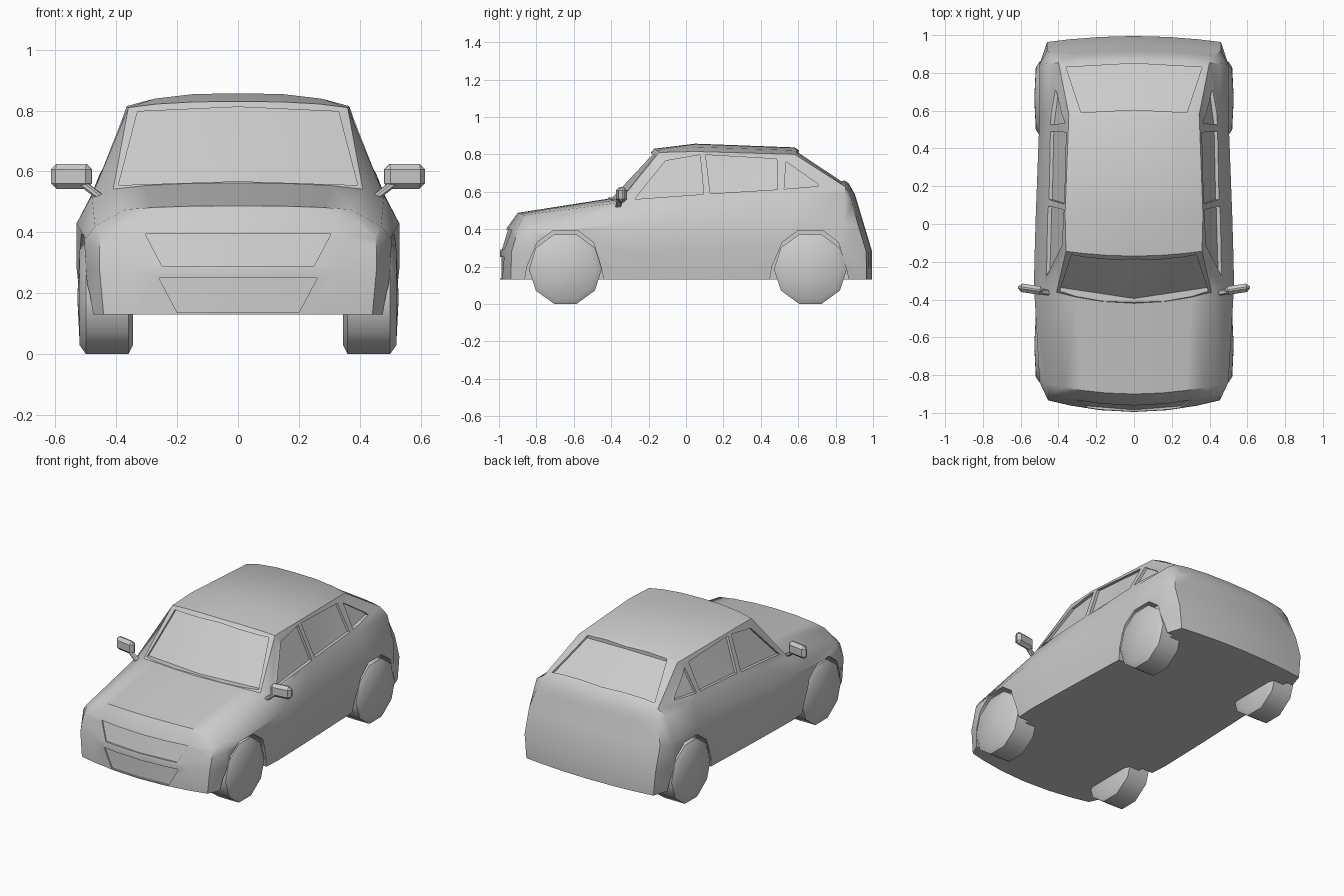
import bpy, bmesh, math
from mathutils import Vector
from mathutils.bvhtree import BVHTree

if "Cube" in bpy.data.objects:
    bpy.data.objects.remove(bpy.data.objects["Cube"])

GREY = (0.6, 0.6, 0.6, 1)
paint = bpy.data.materials.new("plain grey")
paint.use_nodes = True
paint.diffuse_color = GREY
paint.node_tree.nodes["Principled BSDF"].inputs["Base Color"].default_value = GREY


def make_object(name, bm):
    bmesh.ops.recalc_face_normals(bm, faces=bm.faces)
    mesh = bpy.data.meshes.new(name)
    bm.to_mesh(mesh)
    bm.free()
    obj = bpy.data.objects.new(name, mesh)
    bpy.context.collection.objects.link(obj)
    mesh.materials.append(paint)
    return obj


def smooth(obj, degrees):
    bpy.ops.object.select_all(action="DESELECT")
    obj.select_set(True)
    bpy.context.view_layer.objects.active = obj
    bpy.ops.object.shade_smooth_by_angle(angle=math.radians(degrees))


def add_grid(bm, rows):
    """Skin a grid of points with quads."""
    verts = [[bm.verts.new(p) for p in row] for row in rows]
    for a, b in zip(verts, verts[1:]):
        for i in range(len(a) - 1):
            bm.faces.new((a[i], a[i + 1], b[i + 1], b[i]))


# Body: half cross-sections along the length
# y, bow, lean, width, shoulder x, shoulder z, rail x, rail z, centre z
STATIONS = [
    (-0.995, 0.3, 0.3, 0.455, 0.45, 0.385, 0.43, 0.40, 0.41),
    (-0.90, 0.25, 0, 0.50, 0.47, 0.42, 0.37, 0.475, 0.487),
    (-0.42, 0.35, 0, 0.53, 0.48, 0.52, 0.41, 0.542, 0.562),
    (-0.17, 0.2, 0, 0.525, 0.475, 0.535, 0.36, 0.81, 0.83),
    (0.05, 0, 0, 0.52, 0.47, 0.55, 0.365, 0.815, 0.857),
    (0.58, 0, 0, 0.50, 0.455, 0.59, 0.345, 0.80, 0.837),
    (0.87, -0.1, 0, 0.50, 0.455, 0.59, 0.40, 0.625, 0.645),
    (0.995, -0.15, -0.3, 0.46, 0.43, 0.54, 0.39, 0.57, 0.585),
]
FLOOR = 0.13
COLUMNS = (1, 0.75, 0.4, 0)


def side_points(st):
    w, sx, sz, rx, rz = st[3:8]
    return [(w * 0.97, FLOOR), (w, 0.28), (w, min(0.43, sz - 0.04)), (sx, sz), (rx, rz)]


def place(st, x, z):
    return (x, st[0] + st[1] * x * x + st[2] * max(0, z - 0.28), z)


def across(st, x, z, crown):
    return [place(st, x * f, z + crown * (1 - f ** 3)) for f in COLUMNS]


def ring(st):
    side = side_points(st)
    floor = across(st, *side[0], 0)[::-1]
    roof = across(st, *side[-1], st[8] - st[7])
    return floor + [place(st, *p) for p in side[1:-1]] + roof


bm = bmesh.new()
add_grid(bm, [ring(st) for st in STATIONS])
for st in (STATIONS[0], STATIONS[-1]):
    side = side_points(st)
    add_grid(bm, [across(st, x, z, st[8] - st[7] if i == 4 else 0)
                  for i, (x, z) in enumerate(side)])
copy = bmesh.ops.duplicate(bm, geom=bm.verts[:] + bm.edges[:] + bm.faces[:])
for v in copy["geom"]:
    if isinstance(v, bmesh.types.BMVert):
        v.co.x = -v.co.x
bmesh.ops.remove_doubles(bm, verts=bm.verts, dist=0.0005)
bmesh.ops.recalc_face_normals(bm, faces=bm.faces)
surface = BVHTree.FromBMesh(bm)
body = make_object("body", bm)

# Recess cutters, dropped onto the body surface
cutters = bmesh.new()


def solid_between(bm, outer, inner):
    """Close two matching strips (top row, bottom row) into a solid."""
    n = len(outer[0])
    o, i = ([[bm.verts.new(p) for p in row] for row in strip] for strip in (outer, inner))
    for k in range(n - 1):
        for s in (o, i):
            bm.faces.new((s[0][k], s[0][k + 1], s[1][k + 1], s[1][k]))
        for r in (0, 1):
            bm.faces.new((o[r][k], o[r][k + 1], i[r][k + 1], i[r][k]))
    for k in (0, n - 1):
        bm.faces.new((o[0][k], o[1][k], i[1][k], i[0][k]))


def recess(top, bottom, to_origin, direction, depth):
    d = Vector(direction)
    outer, inner = [], []
    for row in (top, bottom):
        hits = [surface.ray_cast(Vector(to_origin(*p)) + Vector((1e-4, 0, 0)), d)[0] for p in row]
        outer.append([h - d * 0.06 for h in hits])
        inner.append([h + d * depth for h in hits])
    solid_between(cutters, outer, inner)


def symmetric(x, z, z_mid):
    return [(-x, z), (0, z_mid), (x, z)]


def from_front(x, z):
    return (x, -3, z)


# Windscreen, grille and lower intake
recess(symmetric(0.33, 0.797, 0.812), symmetric(0.393, 0.555, 0.568), from_front, (0, 1, 0), 0.02)
recess(symmetric(0.305, 0.395, 0.395), symmetric(0.25, 0.29, 0.29), from_front, (0, 1, 0), 0.008)
recess(symmetric(0.26, 0.25, 0.25), symmetric(0.2, 0.137, 0.137), from_front, (0, 1, 0), 0.008)
# Rear window
recess(symmetric(0.28, 0.59, 0.605), symmetric(0.36, 0.83, 0.85),
       lambda x, y: (x, y, 3), (0, 0, -1), 0.015)
# Side windows
SIDE_WINDOWS = [
    ([(-0.11, 0.765), (0.075, 0.797)], [(-0.275, 0.56), (0.095, 0.587)]),
    ([(0.105, 0.797), (0.485, 0.775)], [(0.13, 0.59), (0.49, 0.612)]),
    ([(0.535, 0.76), (0.70, 0.645)], [(0.525, 0.615), (0.71, 0.63)]),
]
for s in (1, -1):
    for top, bottom in SIDE_WINDOWS:
        recess(top, bottom, lambda y, z: (3 * s, y, z), (-s, 0, 0), 0.018)

# Wheel arch cutters
ARCH = [(-0.222, 0.1), (-0.205, 0.2), (-0.15, 0.33), (-0.065, 0.393),
        (0.065, 0.393), (0.15, 0.33), (0.19, 0.2), (0.212, 0.1)]
AXLES = {"front": -0.645, "rear": 0.665}
for s in (1, -1):
    for y0 in AXLES.values():
        loops = [[cutters.verts.new((s * x, y0 + y, z)) for y, z in ARCH] for x in (0.43, 0.6)]
        for loop in loops:
            cutters.faces.new(loop)
        for k in range(len(ARCH)):
            j = k - 1
            cutters.faces.new((loops[0][j], loops[0][k], loops[1][k], loops[1][j]))
bmesh.ops.triangulate(cutters, faces=cutters.faces)
cutter = make_object("recess_cutter", cutters)
cutter.hide_render = True
cut = body.modifiers.new("recesses", "BOOLEAN")
cut.operation = "DIFFERENCE"
cut.solver = "EXACT"
cut.object = cutter
bpy.context.view_layer.objects.active = body
bpy.ops.object.modifier_apply(modifier=cut.name)
bpy.data.objects.remove(cutter)
smooth(body, 38)

# Wheels: ten-sided lathe
TYRE = [(0.345, 0.001), (0.345, 0.165), (0.36, 0.195), (0.50, 0.195), (0.52, 0.165), (0.528, 0.001)]
SIDES = 10
for side, s in (("left", 1), ("right", -1)):
    for end, y0 in AXLES.items():
        bm = bmesh.new()
        turns = [math.tau * (k + 0.5) / SIDES for k in range(SIDES + 1)]
        add_grid(bm, [[(s * x, y0 + r * math.sin(a), 0.186 - r * math.cos(a)) for x, r in TYRE]
                      for a in turns])
        bmesh.ops.remove_doubles(bm, verts=bm.verts, dist=0.002)
        smooth(make_object(f"{end}_{side}_wheel", bm), 42)

# Door mirrors: bevelled housing on a short arm
for side, s in (("left", 1), ("right", -1)):
    for part, size, centre, yaw, roll, bevel in (
            ("mirror", (0.135, 0.045, 0.082), (0.547, -0.345, 0.584), 0.15, 0, 0.018),
            ("mirror_arm", (0.10, 0.03, 0.022), (0.475, -0.36, 0.533), 0.15, -0.65, 0.006)):
        bm = bmesh.new()
        bmesh.ops.create_cube(bm, size=1)
        bmesh.ops.scale(bm, vec=size, verts=bm.verts)
        bmesh.ops.bevel(bm, geom=bm.edges[:], offset=bevel, segments=1, affect="EDGES")
        obj = make_object(f"{side}_{part}", bm)
        obj.location = (s * centre[0], centre[1], centre[2])
        obj.rotation_euler = (0, s * roll, s * yaw)
        smooth(obj, 30)
